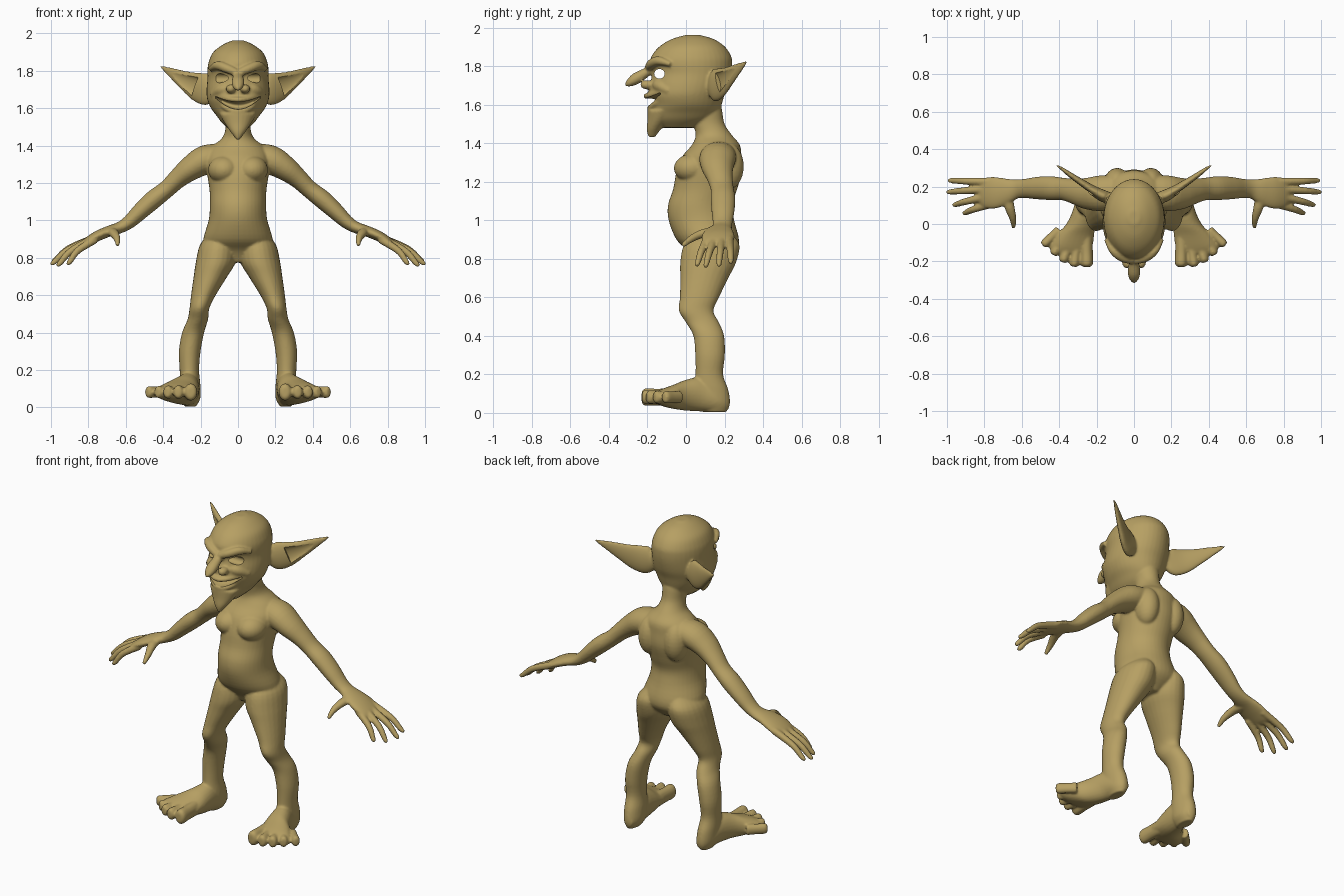
import bpy, bmesh, math
from mathutils import Vector

X, Y, Z = Vector((1, 0, 0)), Vector((0, 1, 0)), Vector((0, 0, 1))


def spline(sections, steps=4):
    """Catmull-Rom through (x, y, z, ra, rb) sections."""
    p = [Vector(s) for s in sections]
    p = [2 * p[0] - p[1]] + p + [2 * p[-1] - p[-2]]
    out = []
    for i in range(1, len(p) - 2):
        a, b, c, d = p[i - 1:i + 3]
        for k in range(steps):
            t = k / steps
            out.append(0.5 * (2 * b + (c - a) * t + (2 * a - 5 * b + 4 * c - d) * t * t
                              + (3 * b - a - 3 * c + d) * t ** 3))
    return out + [p[-2]]


def loft(bm, sections, ref=X, other=None, sides=(1,), n=24):
    """Elliptical loft; ra lies along ref, rb along other (or across the path)."""
    rows = spline(sections)
    pos = [Vector(r[:3]) for r in rows]
    for s in sides:
        rings = []
        for i, r in enumerate(rows):
            if other:
                u, v = ref, other
            else:
                t = (pos[min(i + 1, len(pos) - 1)] - pos[max(i - 1, 0)]).normalized()
                u = (ref - t * ref.dot(t)).normalized()
                v = t.cross(u)
            ra, rb = max(r[3], .002), max(r[4], .002)
            ring = []
            for k in range(n):
                a = 2 * math.pi * k / n
                q = pos[i] + u * (ra * math.cos(a)) + v * (rb * math.sin(a))
                ring.append(bm.verts.new((q.x * s, q.y, q.z)))
            rings.append(ring)
        for r0, r1 in zip(rings, rings[1:]):
            for k in range(n):
                bm.faces.new((r0[k], r0[(k + 1) % n], r1[(k + 1) % n], r1[k]))
        bm.faces.new(rings[0])
        bm.faces.new(rings[-1])


def stack(bm, rows):
    """Horizontal rings from (z, front y, back y, half width)."""
    loft(bm, [(0, (f + b) / 2, z, w, (b - f) / 2) for z, f, b, w in rows], X, Y, n=40)


def ball(bm, c, r, sides=(1, -1)):
    for s in sides:
        res = bmesh.ops.create_uvsphere(bm, u_segments=24, v_segments=14, radius=1)
        for v in res["verts"]:
            v.co = Vector(((c[0] + v.co.x * r[0]) * s, c[1] + v.co.y * r[1], c[2] + v.co.z * r[2]))


def finish(bm, name, mat):
    bmesh.ops.recalc_face_normals(bm, faces=bm.faces)
    me = bpy.data.meshes.new(name)
    bm.to_mesh(me)
    bm.free()
    me.materials.append(mat)
    ob = bpy.data.objects.new(name, me)
    bpy.context.collection.objects.link(ob)
    return ob


skin = bpy.data.materials.new("tan skin")
skin.diffuse_color = (0.47, 0.35, 0.125, 1)
BOTH = (1, -1)
bm = bmesh.new()

# torso and neck
stack(bm, [(.775, .05, .19, .06), (.84, .01, .26, .17), (.9, -.05, .275, .185), (1.0, -.09, .25, .157),
           (1.08, -.093, .24, .15), (1.16, -.067, .265, .152), (1.25, -.05, .29, .165),
           (1.33, -.02, .288, .17), (1.39, .03, .28, .145), (1.44, .05, .24, .085),
           (1.5, .04, .2, .066), (1.58, .03, .186, .07), (1.64, .05, .17, .06)])
ball(bm, (.075, .035, 1.27), (.085, .098, .075))       # chest
ball(bm, (.09, .22, 1.28), (.07, .08, .12))            # shoulder blades

# skull, jaw and pointed chin
stack(bm, [(1.48, -.13, .04, .04), (1.52, -.18, .13, .085), (1.56, -.19, .17, .115),
           (1.6, -.185, .185, .145), (1.65, -.195, .2, .165), (1.7, -.19, .22, .168),
           (1.76, -.175, .235, .163), (1.81, -.185, .24, .163), (1.85, -.18, .235, .156),
           (1.9, -.14, .203, .132), (1.94, -.075, .145, .08), (1.962, 0, .07, .03)])
loft(bm, [(0, -.11, 1.57, .1, .09), (0, -.14, 1.52, .072, .06), (0, -.168, 1.47, .038, .036),
          (0, -.178, 1.43, .008, .018)], X, Y)

# nose, nostrils, brows, cheeks, lips
loft(bm, [(0, -.16, 1.8, .022, .02), (0, -.21, 1.765, .028, .025), (0, -.26, 1.735, .034, .03),
          (0, -.295, 1.712, .024, .02), (0, -.315, 1.7, .007, .007)])
ball(bm, (.038, -.2, 1.703), (.027, .038, .024))
loft(bm, [(.008, -.195, 1.79, .02, .02), (.06, -.18, 1.812, .024, .024),
          (.11, -.143, 1.828, .023, .022), (.15, -.08, 1.81, .012, .012)], Z, sides=BOTH)
loft(bm, [(.05, -.165, 1.705, .02, .015), (.09, -.138, 1.697, .03, .028),
          (.135, -.085, 1.67, .02, .02)], Z, sides=BOTH)
loft(bm, [(-.12, -.115, 1.675, .012, .012), (-.06, -.175, 1.652, .014, .016), (0, -.2, 1.645, .015, .022),
          (.06, -.175, 1.652, .014, .016), (.12, -.115, 1.675, .012, .012)], Z)
loft(bm, [(-.11, -.115, 1.637, .01, .01), (-.06, -.165, 1.598, .014, .014), (0, -.185, 1.583, .016, .016),
          (.06, -.165, 1.598, .014, .014), (.11, -.115, 1.637, .01, .01)], Z)

# ears
ear = [(.12, .135, 1.7, .05, .03), (.165, .15, 1.7, .085, .032), (.22, .18, 1.715, .078, .026),
       (.28, .22, 1.745, .055, .02), (.34, .262, 1.78, .034, .014), (.385, .295, 1.806, .017, .009),
       (.415, .315, 1.823, .005, .005)]
loft(bm, ear, Z, sides=BOTH)

# arms and palms
loft(bm, [(.06, .18, 1.345, .08, .065), (.17, .165, 1.325, .095, .078), (.25, .163, 1.28, .085, .067),
          (.32, .175, 1.225, .068, .053), (.38, .187, 1.168, .06, .047), (.45, .192, 1.113, .064, .05),
          (.52, .192, 1.05, .06, .045), (.58, .19, .993, .052, .037), (.63, .187, .962, .052, .031),
          (.69, .175, .942, .072, .029), (.75, .167, .917, .086, .028), (.8, .167, .89, .08, .023),
          (.825, .167, .875, .06, .015)], Y, sides=BOTH)

# fingers and thumbs
for base, tip in [((.76, .108, .9), (.915, .055, .765)), ((.78, .147, .9), (.97, .1, .758)),
                  ((.78, .187, .9), (1.003, .17, .765)), ((.77, .225, .905), (.995, .233, .78))]:
    b, t = Vector(base), Vector(tip)
    mid = b.lerp(t, .55) + Vector((.012, 0, .012))
    loft(bm, [(*b, .022, .022), (*mid, .019, .019), (*b.lerp(t, .9), .015, .015), (*t, .009, .009)],
         Y, sides=BOTH, n=14)
loft(bm, [(.68, .16, .94, .03, .025), (.665, .09, .932, .027, .023), (.648, .03, .905, .019, .019),
          (.643, -.02, .867, .01, .012)], X, sides=BOTH, n=14)

# legs
loft(bm, [(.09, .14, .93, .06, .1), (.105, .133, .87, .098, .145), (.118, .115, .78, .107, .145),
          (.147, .095, .7, .09, .125), (.185, .07, .6, .066, .102), (.206, .053, .53, .053, .09),
          (.215, .085, .47, .055, .086), (.24, .118, .4, .059, .08), (.258, .125, .3, .058, .077),
          (.26, .121, .2, .052, .072), (.256, .13, .12, .055, .09), (.253, .142, .05, .052, .087),
          (.255, .15, .004, .03, .06)], X, Y, sides=BOTH)

# feet
loft(bm, [(.25, .222, .05, .025, .03), (.255, .17, .067, .05, .062), (.265, .08, .095, .06, .088),
          (.285, 0, .092, .077, .08), (.315, -.06, .084, .102, .064), (.337, -.12, .08, .115, .046),
          (.337, -.155, .08, .1, .03)], X, Z, sides=BOTH)

# toes
for bx, by, tx, ty, r in [(.255, -.07, .252, -.23, .034), (.3, -.09, .322, -.228, .027),
                          (.34, -.08, .38, -.205, .026), (.37, -.06, .432, -.165, .025),
                          (.4, -.03, .487, -.115, .024)]:
    b, t = Vector((bx, by, .082)), Vector((tx, ty, .082))
    loft(bm, [(*b, r, r * 1.4), (*b.lerp(t, .5), r, r * 1.3), (*b.lerp(t, .88), r, r * 1.35),
              (*t, r * .6, r * .9)], Vector((1, .4, 0)), sides=BOTH, n=16)

body = finish(bm, "body", skin)

# cutters: see-through eye openings, open mouth, ear hollows
bm = bmesh.new()
loft(bm, [(-.2, -.138, 1.76, .027, .025), (0, -.138, 1.76, .027, .025), (.2, -.138, 1.76, .027, .025)], Y, Z)
loft(bm, [(-.12, -.13, 1.658, .03, .005), (-.06, -.175, 1.626, .045, .016), (0, -.2, 1.613, .055, .02),
          (.06, -.175, 1.626, .045, .016), (.12, -.13, 1.658, .03, .005)], Y, Z)
loft(bm, [(x + .013, y - .022, z, a * .72, b * .9) for x, y, z, a, b in ear[2:6]], Z, sides=BOTH)
cutter = finish(bm, "opening_cutter", skin)
cutter.hide_render = True

# fuse the parts into one smooth skin, then carve the openings
m = body.modifiers.new("fuse", 'REMESH')
m.mode = 'VOXEL'
m.voxel_size = .0068
m = body.modifiers.new("soften", 'SMOOTH')
m.factor = .5
m.iterations = 5
m = body.modifiers.new("openings", 'BOOLEAN')
m.operation = 'DIFFERENCE'
m.solver = 'EXACT'
m.object = cutter
bpy.context.view_layer.objects.active = body
body.select_set(True)
for name in ("fuse", "soften", "openings"):
    bpy.ops.object.modifier_apply(modifier=name)
bpy.data.objects.remove(cutter)
bpy.ops.object.shade_smooth_by_angle(angle=math.radians(50))
